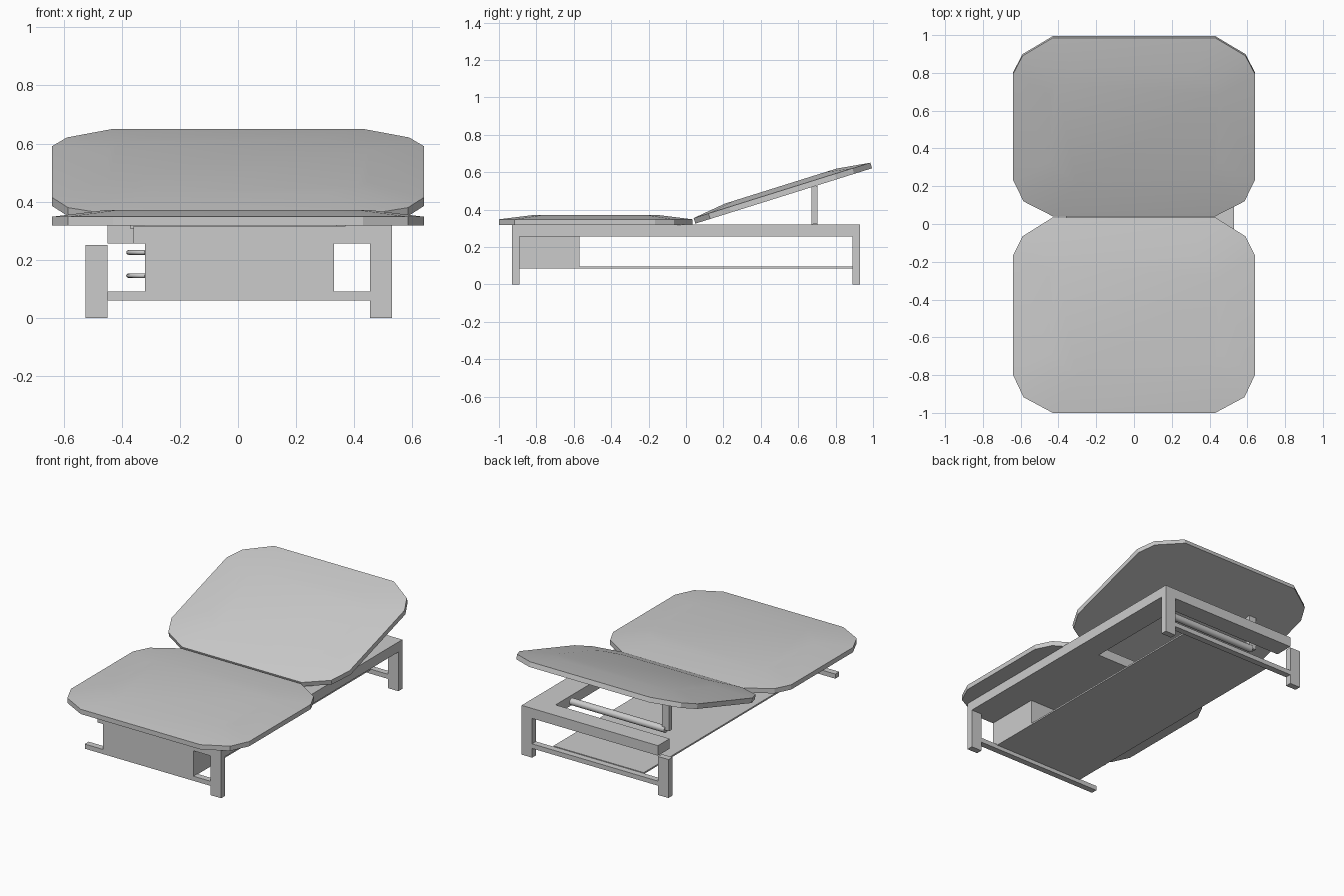
import bpy, bmesh, math
from mathutils import Matrix, Vector

if "Cube" in bpy.data.objects:
    bpy.data.objects.remove(bpy.data.objects["Cube"])


def finish(name, bm, smooth=False):
    bmesh.ops.recalc_face_normals(bm, faces=bm.faces[:])
    me = bpy.data.meshes.new(name)
    bm.to_mesh(me)
    bm.free()
    ob = bpy.data.objects.new(name, me)
    bpy.context.collection.objects.link(ob)
    if smooth:
        bpy.ops.object.select_all(action='DESELECT')
        ob.select_set(True)
        bpy.context.view_layer.objects.active = ob
        bpy.ops.object.shade_smooth_by_angle(angle=math.radians(25))
    return ob


def box(name, x0, x1, y0, y1, z0, z1):
    bm = bmesh.new()
    m = Matrix.Translation(((x0 + x1) / 2, (y0 + y1) / 2, (z0 + z1) / 2)) @ \
        Matrix.Diagonal((x1 - x0, y1 - y0, z1 - z0, 1))
    bmesh.ops.create_cube(bm, size=1, matrix=m)
    return finish(name, bm)


def pad(name, length, origin, tilt):
    """Clipped-corner cushion with a shallow raised crown."""
    half = [(.43, 0), (.585, .083), (.64, .2), (.64, length - .2),
            (.59, length - .1), (.43, length)]
    outline = half + [(-x, y) for x, y in reversed(half)]
    bm = bmesh.new()
    rings = []
    for sx, sy, z in ((1, 1, 0), (1, 1, .031), (.7, .63, .055)):
        rings.append([bm.verts.new((x * sx, length / 2 + (y - length / 2) * sy, z))
                      for x, y in outline])
    n = len(outline)
    for a, b in zip(rings, rings[1:]):
        for i in range(n):
            j = (i + 1) % n
            bm.faces.new((a[i], a[j], b[j], b[i]))
    bm.faces.new(rings[0])
    bm.faces.new(rings[-1])
    bm.transform(Matrix.Translation(origin) @ Matrix.Rotation(math.radians(tilt), 4, 'X'))
    return finish(name, bm, True)


# Cushions
pad("seat_pad", 1.035, (0, -1, .317), 0)
pad("back_pad", .99, (0, .05, .325), 17.4)

# Upper frame: solid seat deck, one side rail, rear rail
box("seat_deck", -.36, .37, -.93, .11, .255, .316)
box("side_rail", .37, .53, -.93, .93, .255, .32)
box("rear_rail", -.45, .37, .81, .93, .255, .32)

# Legs
box("front_leg", .455, .53, -.93, -.89, 0, .255)
box("rear_leg_right", .455, .53, .89, .93, 0, .255)
box("rear_leg_left", -.525, -.45, .89, .93, 0, .25)

# Lower crossbars and shelf
box("front_crossbar", -.45, .455, -.93, -.89, .06, .09)
box("rear_crossbar", -.45, .455, .89, .93, .06, .09)
box("lower_shelf", -.32, .33, -.89, .89, .085, .095)

# Storage cabinet under the seat
box("cabinet", -.32, .33, -.93, -.57, .088, .256)

# Bow handles on the cabinet's left side
for k, z in enumerate((.145, .225)):
    cu = bpy.data.curves.new("drawer_handle", 'CURVE')
    cu.dimensions = '3D'
    cu.bevel_depth = .008
    cu.bevel_resolution = 2
    sp = cu.splines.new('POLY')
    sp.points.add(12)
    for i, p in enumerate(sp.points):
        t = math.pi * i / 12
        p.co = (-.32 - .057 * math.sin(t), -.73 + .07 * math.cos(t), z, 1)
    ob = bpy.data.objects.new("drawer_handle_%d" % (k + 1), cu)
    bpy.context.collection.objects.link(ob)

# Backrest support: pivot rod and strut
bm = bmesh.new()
bmesh.ops.create_cone(bm, cap_ends=True, segments=16, radius1=.022, radius2=.022, depth=.68,
                      matrix=Matrix.Translation((0, .69, .305)) @ Matrix.Rotation(math.pi / 2, 4, 'Y'))
finish("pivot_rod", bm, True)
box("backrest_strut", -.37, -.32, .67, .702, .305, .525)
